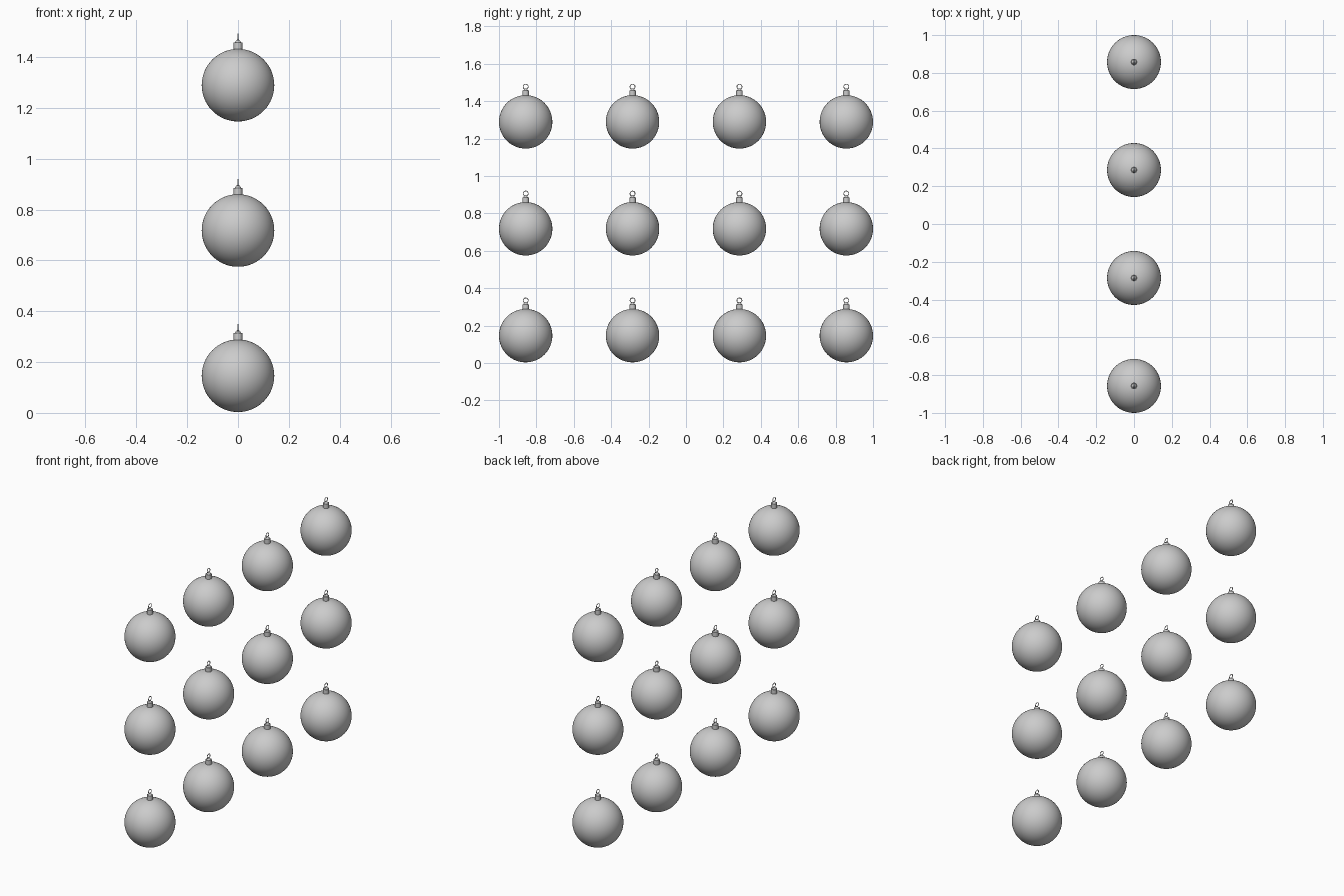
import bpy, math

if "Cube" in bpy.data.objects:
    bpy.data.objects.remove(bpy.data.objects["Cube"])

S = 0.5715      # spacing of the bauble grid
R = 0.1427      # ball radius


def finish(obj, name, angle=40):
    obj.name = name
    bpy.ops.object.shade_smooth_by_angle(angle=math.radians(angle))


def bauble(y, z):
    # glass ball
    bpy.ops.mesh.primitive_uv_sphere_add(segments=64, ring_count=32, radius=R, location=(0, y, z))
    finish(bpy.context.object, "ball")
    # metal cap
    bpy.ops.mesh.primitive_cylinder_add(vertices=32, radius=0.0175, depth=0.034,
                                        location=(0, y, z + R + 0.008))
    finish(bpy.context.object, "cap")
    # tapered knob under the hanging loop
    bpy.ops.mesh.primitive_cone_add(vertices=24, radius1=0.013, radius2=0.004, depth=0.012,
                                    location=(0, y, z + R + 0.031))
    finish(bpy.context.object, "cap_knob")
    # hanging loop, facing sideways
    bpy.ops.mesh.primitive_torus_add(major_radius=0.0135, minor_radius=0.002,
                                     major_segments=32, minor_segments=10,
                                     location=(0, y, z + R + 0.0455),
                                     rotation=(0, math.pi / 2, 0))
    finish(bpy.context.object, "hanging_loop")


# four columns by three rows
for row in range(3):
    for col in range(4):
        bauble((col - 1.5) * S, 0.146 + row * S)
